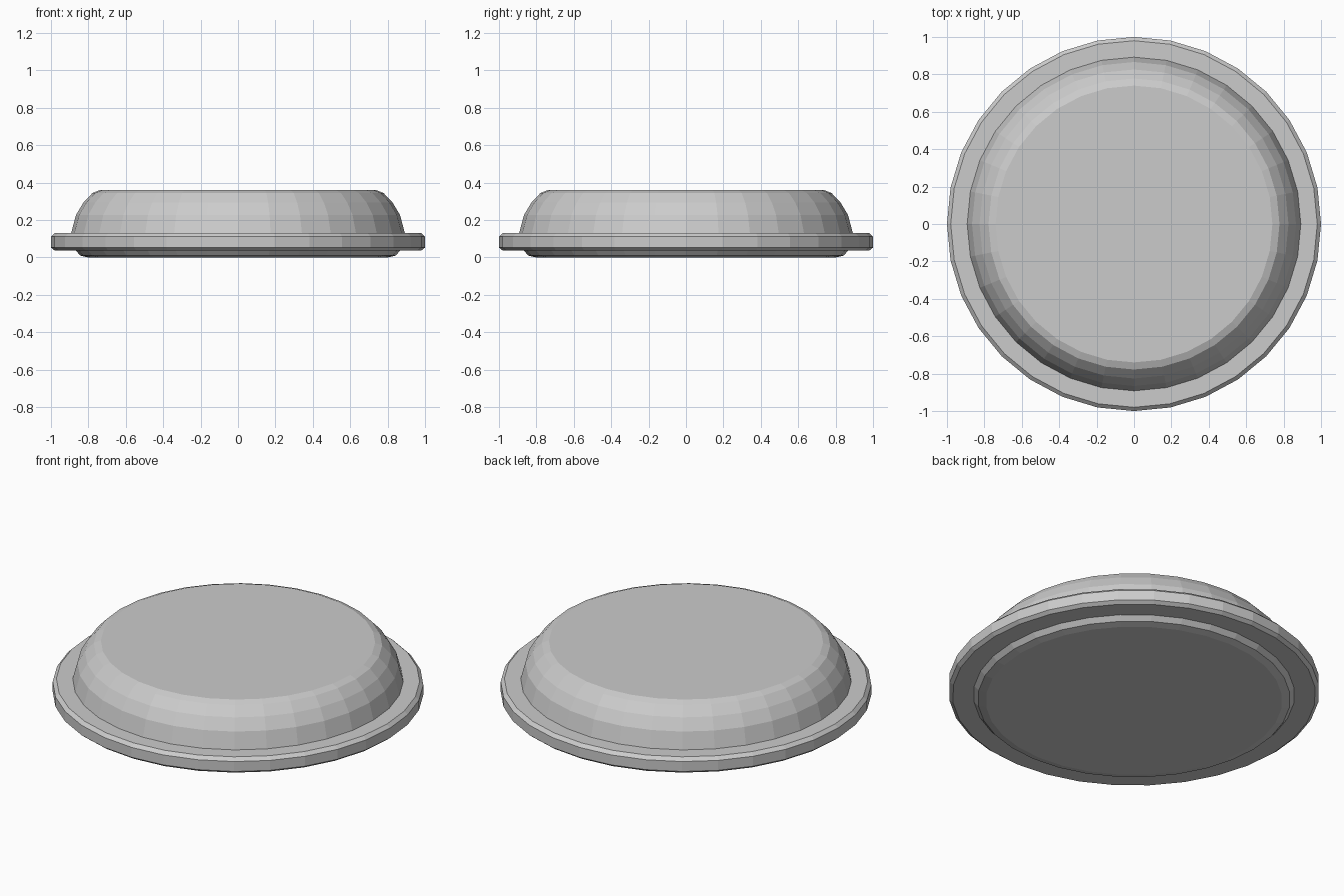
import bpy
from math import cos, sin, tau

if "Cube" in bpy.data.objects:
    bpy.data.objects.remove(bpy.data.objects["Cube"])

SIDES = 32


def lathe(name, profile):
    """Revolve (radius, z) points, bottom to top, into a closed flat-shaded solid."""
    verts = [(r * cos(tau * i / SIDES), r * sin(tau * i / SIDES), z)
             for r, z in profile for i in range(SIDES)]
    faces = []
    for k in range(len(profile) - 1):
        for i in range(SIDES):
            j = (i + 1) % SIDES
            a, b = k * SIDES, (k + 1) * SIDES
            faces.append((a + i, a + j, b + j, b + i))
    last = (len(profile) - 1) * SIDES
    faces.append(tuple(reversed(range(SIDES))))
    faces.append(tuple(range(last, last + SIDES)))
    mesh = bpy.data.meshes.new(name)
    mesh.from_pydata(verts, [], faces)
    obj = bpy.data.objects.new(name, mesh)
    bpy.context.collection.objects.link(obj)
    return obj


foot = [(0.80, 0.0), (0.843, 0.01), (0.867, 0.037)]
rim = [(0.98, 0.037), (1.0, 0.053), (1.0, 0.112), (0.98, 0.131)]
dome = [(0.892, 0.131), (0.866, 0.228), (0.826, 0.294), (0.778, 0.345), (0.74, 0.36)]

# One continuous shell: bottom foot, flanged rim, rounded flat-topped dome
lathe("domed_lid", foot + rim + dome)
